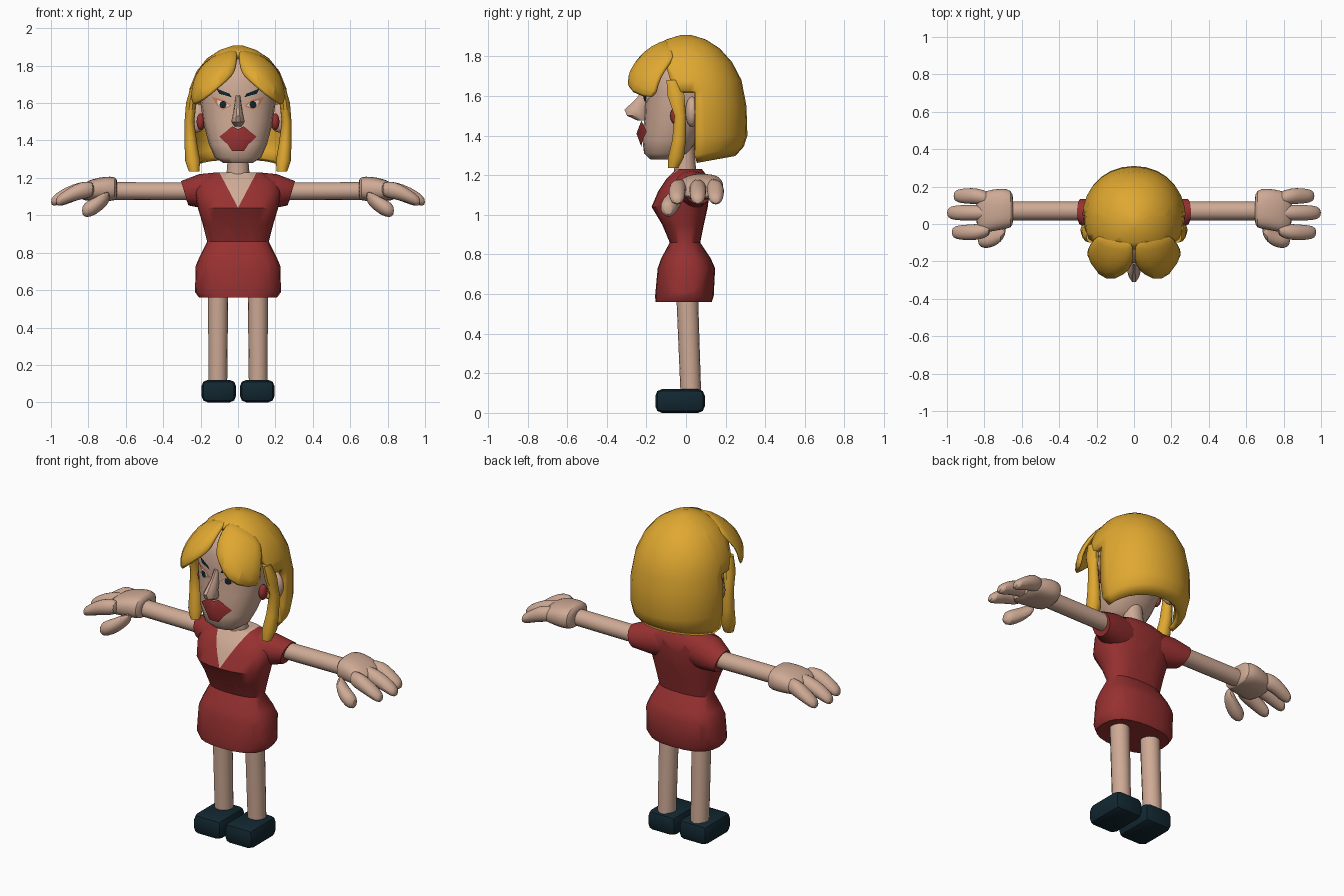
import bpy, bmesh, math
from mathutils import Vector

if "Cube" in bpy.data.objects:
    bpy.data.objects.remove(bpy.data.objects["Cube"])


def material(name, r, g, b):
    mat = bpy.data.materials.new(name)
    mat.use_nodes = True
    mat.diffuse_color = (r, g, b, 1)
    shader = next(n for n in mat.node_tree.nodes if n.type == "BSDF_PRINCIPLED")
    shader.inputs["Base Color"].default_value = (r, g, b, 1)
    shader.inputs["Roughness"].default_value = 0.8
    return mat


skin = material("skin", 0.62, 0.40, 0.30)
blonde = material("blonde hair", 0.74, 0.39, 0.03)
red = material("dark red", 0.31, 0.03, 0.03)
navy = material("navy", 0.006, 0.02, 0.03)
white = material("eye white", 0.75, 0.72, 0.68)
orange = material("eyelid orange", 0.6, 0.2, 0.1)
parts = []


def finish(name, bm, mats, mirror=False, smooth=0, solid=None):
    """Turn a bmesh into an object with its modifiers."""
    mesh = bpy.data.meshes.new(name)
    bm.to_mesh(mesh)
    bm.free()
    obj = bpy.data.objects.new(name, mesh)
    bpy.context.collection.objects.link(obj)
    for mat in mats:
        mesh.materials.append(mat)
    if solid:
        mod = obj.modifiers.new("Thickness", "SOLIDIFY")
        mod.thickness, mod.offset = solid
    if smooth:
        obj.modifiers.new("Rounding", "SUBSURF").levels = smooth
        obj.modifiers["Rounding"].render_levels = smooth
    if mirror:
        mod = obj.modifiers.new("Mirror", "MIRROR")
        mod.use_mirror_merge = False
    parts.append(obj)
    return obj


def loft(rings, axis="z", sides=16, power=2.0, shear=0.0):
    """Skin superellipse rings: position, two centres, two radii."""
    bm = bmesh.new()
    loops = []
    for pos, c1, c2, r1, r2 in rings:
        loop = []
        for i in range(sides):
            a = math.tau * i / sides
            c, s = math.cos(a), math.sin(a)
            u = c1 + r1 * math.copysign(abs(c) ** (2 / power), c)
            v = c2 + r2 * math.copysign(abs(s) ** (2 / power), s)
            co = (u, v, pos) if axis == "z" else (pos + shear * (v - c2), u, v)
            loop.append(bm.verts.new(co))
        loops.append(loop)
    for a, b in zip(loops, loops[1:]):
        for i in range(sides):
            j = (i + 1) % sides
            bm.faces.new((a[i], a[j], b[j], b[i]))
    bm.faces.new(loops[0])
    bm.faces.new(loops[-1])
    bmesh.ops.recalc_face_normals(bm, faces=bm.faces)
    return bm


def slice_mesh(bm, point, normal, clear=False):
    geom = bm.verts[:] + bm.edges[:] + bm.faces[:]
    bmesh.ops.bisect_plane(bm, geom=geom, plane_co=point, plane_no=normal, clear_inner=clear)


def ball(name, centre, radii, mat, mirror=True):
    bm = bmesh.new()
    bmesh.ops.create_uvsphere(bm, u_segments=14, v_segments=8, radius=1)
    bmesh.ops.scale(bm, vec=radii, verts=bm.verts)
    bmesh.ops.translate(bm, vec=centre, verts=bm.verts)
    finish(name, bm, [mat], mirror)


def face_patch(name, outline, mat, front, curve, bulge=0.002, mirror=True):
    """Thin fan of faces wrapped over the curved face."""
    bm = bmesh.new()
    x = sum(p[0] for p in outline) / len(outline)
    z = sum(p[1] for p in outline) / len(outline)
    hub = bm.verts.new((x, front + curve * x * x - bulge, z))
    rim = [bm.verts.new((px, front + curve * px * px, pz)) for px, pz in outline]
    for a, b in zip(rim, rim[1:] + rim[:1]):
        f = bm.faces.new((hub, a, b))
        f.normal_update()
        if f.normal.y > 0:
            f.normal_flip()
    finish(name, bm, [mat], mirror)


# Shoes and legs
bm = bmesh.new()
bmesh.ops.create_cube(bm, size=1)
bmesh.ops.scale(bm, vec=(0.185, 0.25, 0.12), verts=bm.verts)
bmesh.ops.translate(bm, vec=(0.103, -0.03, 0.06), verts=bm.verts)
bmesh.ops.bevel(bm, geom=bm.edges[:], offset=0.034, segments=2, profile=0.5, affect="EDGES")
finish("shoes", bm, [navy], True)
finish("legs", loft([(0.08, 0.108, 0.025, 0.05, 0.052), (0.62, 0.106, 0.005, 0.054, 0.055)]), [skin], True)

# Dress with a neckline cut into its front
dress = loft([
    (0.56, 0, -0.012, 0.208, 0.142), (0.59, 0, -0.008, 0.23, 0.148),
    (0.73, 0, 0.002, 0.226, 0.145), (0.78, 0, 0, 0.205, 0.125),
    (0.86, 0, -0.005, 0.165, 0.077), (0.95, 0, -0.015, 0.188, 0.105),
    (1.04, 0, -0.032, 0.215, 0.142), (1.12, 0, -0.01, 0.23, 0.13),
    (1.18, 0, 0.01, 0.215, 0.11), (1.23, 0, 0.015, 0.13, 0.065)], sides=24, power=2.5)
for side in (1, -1):
    slice_mesh(dress, (0, 0, 1.04), (side * 0.19, 0, -0.1))
for f in dress.faces:
    c = f.calc_center_median()
    if c.y < 0.05 and c.z > 1.04 and abs(c.x) < (c.z - 1.04) * 0.53:
        f.material_index = 1
finish("dress", dress, [red, skin])
finish("sleeves", loft([
    (0.08, 0.02, 1.13, 0.09, 0.10), (0.18, 0.03, 1.125, 0.1, 0.095),
    (0.285, 0.065, 1.118, 0.07, 0.065)], "x", shear=0.3), [red], True)

# Arms, palms, fingers and thumbs
finish("arms", loft([(0.2, 0.07, 1.128, 0.05, 0.048), (0.68, 0.07, 1.13, 0.05, 0.047)], "x"), [skin], True)
finish("palms", loft([
    (0.645, 0.075, 1.14, 0.06, 0.045), (0.652, 0.08, 1.142, 0.105, 0.065),
    (0.71, 0.082, 1.142, 0.112, 0.068), (0.79, 0.065, 1.135, 0.115, 0.058),
    (0.85, 0.06, 1.12, 0.1, 0.04)], "x", power=2.6), [skin], True, 1)
for label, y, tip in (("outer", 0.15, 0.965), ("middle", 0.06, 1.0), ("inner", -0.045, 0.975)):
    finish(label + "_fingers", loft([
        (0.76, y * 0.8 + 0.01, 1.14, 0.04, 0.045), (0.84, y, 1.135, 0.046, 0.05),
        (tip - 0.07, y, 1.107, 0.044, 0.042), (tip - 0.02, y, 1.08, 0.038, 0.034),
        (tip, y, 1.072, 0.018, 0.018)], "x", 10), [skin], True, 1)
finish("thumbs", loft([
    (0.685, -0.03, 1.1, 0.025, 0.025), (0.71, -0.055, 1.085, 0.045, 0.045),
    (0.76, -0.08, 1.05, 0.05, 0.05), (0.81, -0.09, 1.03, 0.044, 0.048),
    (0.835, -0.09, 1.025, 0.02, 0.025)], "x", 10), [skin], True, 1)

# Neck, head and nose
finish("neck", loft([(1.12, 0, 0.0, 0.07, 0.06), (1.36, 0, -0.01, 0.05, 0.05)]), [skin])
finish("head", loft([
    (1.28, 0, -0.12, 0.08, 0.06), (1.31, 0, -0.1, 0.125, 0.112),
    (1.38, 0, -0.08, 0.155, 0.14), (1.5, 0, -0.04, 0.187, 0.17),
    (1.62, 0, -0.02, 0.203, 0.185), (1.72, 0, -0.02, 0.2, 0.19),
    (1.8, 0, -0.02, 0.16, 0.15), (1.86, 0, 0, 0.08, 0.08)], sides=20, power=2.2), [skin])
finish("nose", loft([
    (1.64, 0, -0.2, 0.012, 0.015), (1.59, 0, -0.215, 0.018, 0.035),
    (1.53, 0, -0.255, 0.03, 0.058), (1.5, 0, -0.25, 0.036, 0.05),
    (1.475, 0, -0.22, 0.018, 0.025)], sides=10), [skin])
ball("ears", (0.22, 0.03, 1.52), (0.055, 0.035, 0.078), skin)
ball("earrings", (0.2, -0.05, 1.5), (0.022, 0.03, 0.045), red)

# Painted eyes, brows and lips
face_patch("eyelids", [(0.035, 1.585), (0.07, 1.615), (0.11, 1.625), (0.142, 1.635),
                       (0.115, 1.59), (0.08, 1.565)], orange, -0.212, 2.4)
face_patch("eye_whites", [(0.045, 1.587), (0.07, 1.607), (0.112, 1.615),
                          (0.108, 1.59), (0.08, 1.573)], white, -0.217, 2.4)
face_patch("irises", [(0.08 + 0.019 * math.cos(a * math.tau / 8), 1.592 + 0.02 * math.sin(a * math.tau / 8))
                      for a in range(8)], navy, -0.223, 2.4)
face_patch("brows", [(0.035, 1.632), (0.045, 1.65), (0.115, 1.678), (0.1, 1.65)], navy, -0.219, 2.4)
half = [(0.03, 1.475), (0.1, 1.42), (0.055, 1.378), (0.03, 1.343)]
lips = [(0, 1.46)] + half + [(-x, z) for x, z in reversed(half)]
face_patch("lips", lips, red, -0.228, 3, 0.022, False)

# Bobbed hair shell, open at the face and underneath
bob = loft([
    (1.27, 0, 0.03, 0.225, 0.22), (1.31, 0, 0.03, 0.26, 0.262), (1.4, 0, 0.03, 0.275, 0.28),
    (1.55, 0, 0.025, 0.278, 0.28), (1.68, 0, 0.015, 0.258, 0.265), (1.77, 0, 0.005, 0.222, 0.228),
    (1.84, 0, 0, 0.165, 0.17), (1.885, 0, 0, 0.095, 0.1), (1.908, 0, 0, 0.025, 0.025)], sides=28, power=2.1)
for v in bob.verts:
    if v.co.z < 1.35:
        v.co.z += 0.18 * (v.co.y - 0.1)
slice_mesh(bob, (0, -0.14, 1.87), (0, 1, 0.32), True)
slice_mesh(bob, (0, 0.045, 0), (0, 1, 0))
slice_mesh(bob, (0, 0, 1.62), (0, 0, 1))
unwanted = []
for f in bob.faces:
    c = f.calc_center_median()
    at_ear = c.y < 0.045 and c.z < 1.62
    if at_ear or (f.normal.z < -0.85 and c.z < 1.35):
        unwanted.append(f)
bmesh.ops.delete(bob, geom=unwanted, context="FACES")
finish("hair_bob", bob, [blonde], solid=(0.03, -1))

# Parted fringe, each column running from crown to tip
columns = [
    [(0, -0.08, 1.885), (0, -0.16, 1.85), (0.005, -0.21, 1.8), (0.02, -0.235, 1.75)],
    [(0.06, -0.08, 1.875), (0.08, -0.19, 1.83), (0.1, -0.27, 1.76), (0.1, -0.3, 1.68)],
    [(0.13, -0.07, 1.85), (0.17, -0.17, 1.79), (0.2, -0.25, 1.7), (0.18, -0.29, 1.61)],
    [(0.19, -0.05, 1.8), (0.235, -0.1, 1.73), (0.25, -0.14, 1.66), (0.255, -0.14, 1.57)]]
bm = bmesh.new()
grid = [[bm.verts.new(p) for p in col] for col in columns]
for a, b in zip(grid, grid[1:]):
    for i in range(3):
        bm.faces.new((a[i], a[i + 1], b[i + 1], b[i]))
bmesh.ops.recalc_face_normals(bm, faces=bm.faces)
finish("fringe", bm, [blonde], True, 1, (0.03, 0))

# Long locks hanging in front of the ears
finish("side_locks", loft([
    (1.68, 0.235, -0.07, 0.02, 0.03), (1.6, 0.25, -0.05, 0.028, 0.045),
    (1.5, 0.26, -0.03, 0.026, 0.03), (1.38, 0.252, -0.035, 0.034, 0.036),
    (1.29, 0.242, -0.05, 0.04, 0.042), (1.235, 0.235, -0.065, 0.028, 0.026)], sides=10), [blonde], True)

# Smooth shading with sharp creases kept
bpy.ops.object.select_all(action="DESELECT")
for obj in parts:
    obj.select_set(True)
bpy.context.view_layer.objects.active = parts[0]
bpy.ops.object.shade_smooth_by_angle(angle=math.radians(42))
